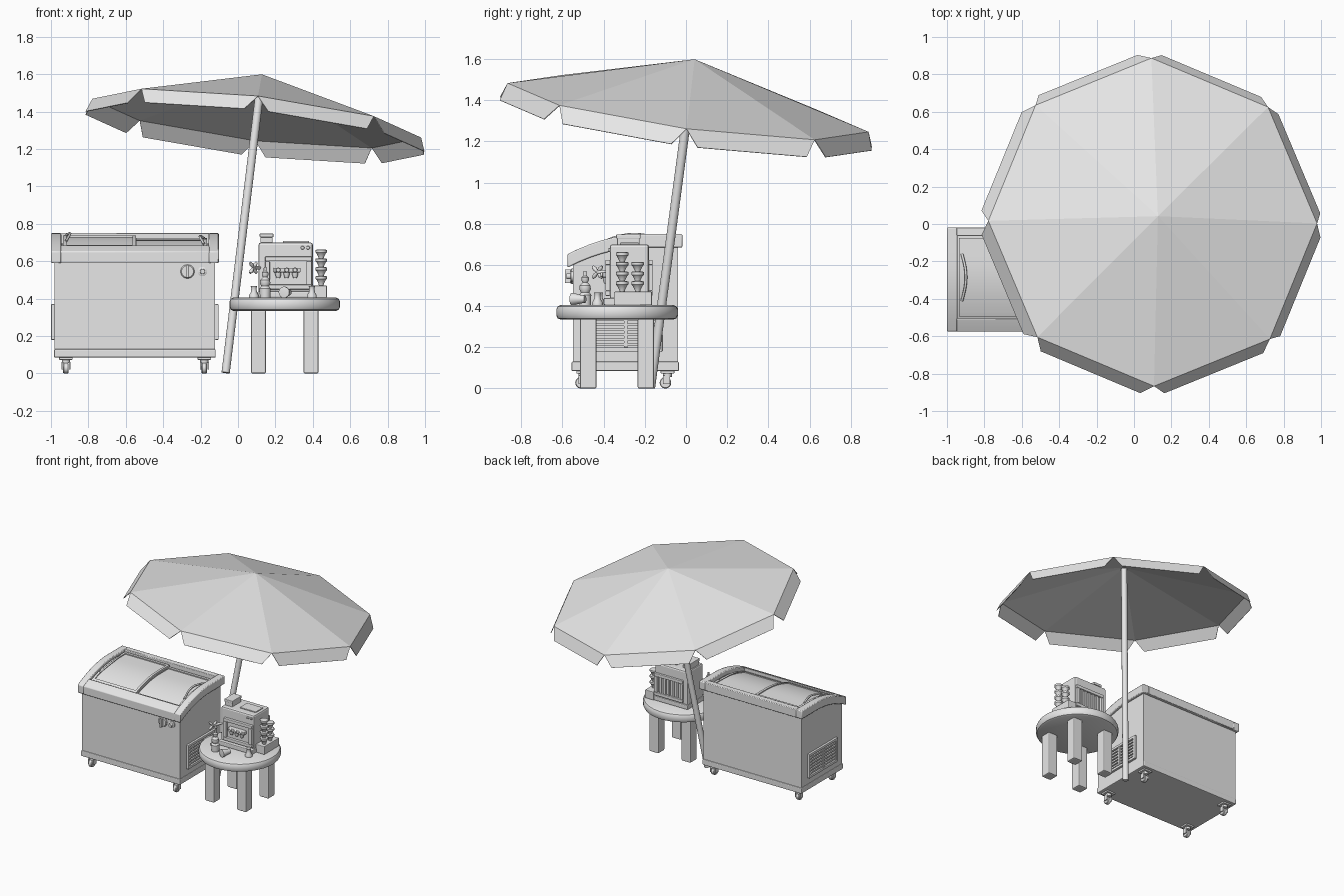
import bpy, bmesh
from math import pi, cos, sin
from mathutils import Vector, Matrix

if "Cube" in bpy.data.objects:
    bpy.data.objects.remove(bpy.data.objects["Cube"])

GREY = bpy.data.materials.new("plain_grey")
GREY.use_nodes = True
GREY.diffuse_color = (0.8, 0.8, 0.8, 1)
GREY.node_tree.nodes["Principled BSDF"].inputs["Base Color"].default_value = (0.8, 0.8, 0.8, 1)


def finish(name, bm, bevel=0, smooth=True):
    bmesh.ops.recalc_face_normals(bm, faces=bm.faces)
    mesh = bpy.data.meshes.new(name)
    bm.to_mesh(mesh)
    bm.free()
    mesh.materials.append(GREY)
    ob = bpy.data.objects.new(name, mesh)
    bpy.context.collection.objects.link(ob)
    if smooth:
        bpy.ops.object.select_all(action='DESELECT')
        ob.select_set(True)
        bpy.context.view_layer.objects.active = ob
        bpy.ops.object.shade_smooth_by_angle(angle=0.6)
    if bevel:
        mod = ob.modifiers.new("rounded", 'BEVEL')
        mod.width = bevel
        mod.segments = 2
    return ob


def box(name, x, y, z, bevel=0):
    """Box from (low, high) pairs."""
    bm = bmesh.new()
    bmesh.ops.create_cube(bm, size=1)
    for v in bm.verts:
        for i, (lo, hi) in enumerate((x, y, z)):
            v.co[i] = lo if v.co[i] < 0 else hi
    return finish(name, bm, bevel, False)


def extrude_x(name, outline, x, bevel=0):
    """Outline of (y, z) points pulled along x."""
    bm = bmesh.new()
    face = bm.faces.new([bm.verts.new((x[0], py, pz)) for py, pz in outline])
    out = bmesh.ops.extrude_face_region(bm, geom=[face])
    verts = [g for g in out["geom"] if isinstance(g, bmesh.types.BMVert)]
    bmesh.ops.translate(bm, verts=verts, vec=(x[1] - x[0], 0, 0))
    return finish(name, bm, bevel)


def lathe(name, profile, base, axis=(0, 0, 1), sides=24):
    """Closed turned part from (radius, height) points along an axis."""
    bm = bmesh.new()
    rings = [[bm.verts.new((r * cos(2 * pi * k / sides), r * sin(2 * pi * k / sides), h))
              for k in range(sides)] for r, h in profile]
    for a, b in zip(rings, rings[1:]):
        for k in range(sides):
            j = (k + 1) % sides
            bm.faces.new((a[k], a[j], b[j], b[k]))
    bm.faces.new(rings[0])
    bm.faces.new(rings[-1])
    turn = Vector((0, 0, 1)).rotation_difference(Vector(axis)).to_matrix().to_4x4()
    bm.transform(Matrix.Translation(base) @ turn)
    return finish(name, bm)


def rod(name, a, b, r, sides=16):
    d = Vector(b) - Vector(a)
    return lathe(name, [(r, 0), (r, d.length)], a, d.normalized(), sides)


# Parasol: tilted eight-sided canopy with notched hanging flaps
axis = Vector((0.119, 0.136, 1)).normalized()
centre = Vector((0.1, 0.01, 1.365))
bm = bmesh.new()
apex = bm.verts.new((0, 0, 0.238))
rim = [bm.verts.new((0.885 * cos(k * pi / 4), 0.885 * sin(k * pi / 4), 0)) for k in range(8)]
for k in range(8):
    a, b = rim[k], rim[(k + 1) % 8]
    bm.faces.new((apex, a, b))
    along = (b.co - a.co).normalized() * 0.05
    drop = (a.co + b.co).normalized() * 0.05 - Vector((0, 0, 0.08))
    low_a, low_b = bm.verts.new(a.co + along + drop), bm.verts.new(b.co - along + drop)
    bm.faces.new((a, low_a, low_b, b))
bm.transform(Matrix.Translation(centre)
             @ Vector((0, 0, 1)).rotation_difference(axis).to_matrix().to_4x4())
canopy = finish("parasol_canopy", bm, smooth=False)
canopy.modifiers.new("cloth", 'SOLIDIFY').thickness = 0.004
rod("parasol_pole", (-0.066, -0.172, 0.004), centre + axis * 0.225, 0.022)


# Freezer: cabinet under a curved, sloping top
def top_z(y):
    return 0.75 - 0.095 * max(0, (-0.2 - y) / 0.37) ** 2


def curved_slab(name, x, y, upper, lower, bevel=0):
    ys = [y[0] + (y[1] - y[0]) * i / 10 for i in range(11)]
    outline = [(p, top_z(p) - upper) for p in ys] + [(p, top_z(p) - lower) for p in reversed(ys)]
    return extrude_x(name, outline, x, bevel)


BX = (-0.98, -0.123)
ys = [-0.04 - 0.51 * i / 10 for i in range(11)]
extrude_x("freezer_body", [(-0.55, 0.13), (-0.04, 0.13)] + [(p, top_z(p) - 0.055) for p in ys], BX)
box("freezer_plinth", (-0.984, -0.119), (-0.556, -0.034), (0.085, 0.13), 0.006)
for side, x in (("right", (-1, -0.945)), ("left", (-0.157, -0.102))):
    curved_slab("lid_rail_" + side, x, (-0.575, -0.018), 0, 0.065, 0.006)
curved_slab("lid_rail_front", (-0.95, -0.152), (-0.575, -0.505), 0, 0.065, 0.005)
curved_slab("lid_rail_back", (-0.95, -0.152), (-0.065, -0.018), 0, 0.065, 0.005)

# Sliding panes with frames and bowed handles
for side, x, depth, hx in (("right", (-0.935, -0.545), 0.012, -0.92),
                           ("left", (-0.56, -0.167), 0.027, -0.182)):
    curved_slab("sliding_pane_" + side, x, (-0.49, -0.08), depth + 0.008, depth + 0.014)
    for i, edge in enumerate(((x[0], x[0] + 0.018), (x[1] - 0.018, x[1]))):
        curved_slab(f"pane_frame_{side}_{i}", edge, (-0.49, -0.08), depth, depth + 0.016)
    for i, edge in enumerate(((-0.495, -0.475), (-0.095, -0.075))):
        curved_slab(f"pane_end_{side}_{i}", x, edge, depth, depth + 0.016)
    inward = 0.022 if side == "right" else -0.022
    pts = []
    for i in range(9):
        y, bow = -0.41 + 0.25 * i / 8, sin(pi * i / 8)
        pts.append((hx + inward * bow, y, top_z(y) - depth + 0.014 * bow))
    curve = bpy.data.curves.new("handle", 'CURVE')
    curve.dimensions = '3D'
    curve.bevel_depth = 0.007
    curve.bevel_resolution = 2
    curve.use_fill_caps = True
    curve.materials.append(GREY)
    line = curve.splines.new('POLY')
    line.points.add(len(pts) - 1)
    for p, co in zip(line.points, pts):
        p.co = (*co, 1)
    bpy.context.collection.objects.link(bpy.data.objects.new("pane_handle_" + side, curve))

# Louvred vents on both ends of the cabinet
for side, x in (("right", (-0.999, -0.98)), ("left", (-0.123, -0.104))):
    for i, (y, z) in enumerate((((-0.47, -0.115), (0.18, 0.2)), ((-0.47, -0.115), (0.35, 0.37)),
                                ((-0.47, -0.45), (0.18, 0.37)), ((-0.135, -0.115), (0.18, 0.37)),
                                ((-0.302, -0.283), (0.2, 0.35)))):
        box(f"vent_frame_{side}_{i}", x, y, z, 0.003)
    for i in range(6):
        z = 0.207 + i * 0.024
        box(f"vent_slat_{side}_{i}", (x[0] + 0.004, x[1] - 0.004), (-0.45, -0.135), (z, z + 0.013))

# Control knobs
lathe("thermostat_dial", [(0.037, 0), (0.037, 0.008), (0.032, 0.014)], (-0.27, -0.548, 0.545), (0, -1, 0))
box("dial_grip", (-0.278, -0.262), (-0.588, -0.555), (0.512, 0.578), 0.004)
lathe("small_knob_ring", [(0.025, 0), (0.025, 0.01), (0.02, 0.013)], (-0.19, -0.548, 0.545), (0, -1, 0))
lathe("small_knob", [(0.015, 0), (0.013, 0.028)], (-0.19, -0.552, 0.545), (0, -1, 0))

# Casters
for i, (x, y) in enumerate((x, y) for x in (-0.92, -0.18) for y in (-0.5, -0.09)):
    box(f"caster_plate_{i}", (x - 0.036, x + 0.036), (y - 0.033, y + 0.033), (0.073, 0.087), 0.003)
    lathe(f"caster_swivel_{i}", [(0.022, 0), (0.022, 0.02)], (x, y, 0.055))
    for s in (-1, 1):
        cx = x + s * 0.02
        box(f"caster_fork_{i}_{s}", (cx - 0.004, cx + 0.004), (y - 0.022, y + 0.012), (0.022, 0.062))
    lathe(f"caster_wheel_{i}", [(0.024, 0), (0.028, 0.005), (0.028, 0.025), (0.024, 0.03)],
          (x - 0.015, y - 0.01, 0.028), (1, 0, 0))

# Round table
TX, TY = 0.25, -0.335
lathe("table_top", [(0.275, 0), (0.288, 0.006), (0.295, 0.02), (0.295, 0.05), (0.288, 0.064),
                    (0.275, 0.07)], (TX, TY, 0.335), sides=48)
for i, (sx, sy) in enumerate((a, b) for a in (-1, 1) for b in (-1, 1)):
    x, y = TX + sx * 0.14, TY + sy * 0.14
    box(f"table_leg_{i}", (x - 0.04, x + 0.04), (y - 0.04, y + 0.04), (0, 0.34), 0.008)

# Drink machine: housing, front and back openings, hopper
box("machine_housing", (0.11, 0.4), (-0.37, -0.18), (0.43, 0.7), 0.012)
box("machine_base", (0.105, 0.405), (-0.4, -0.17), (0.405, 0.44), 0.006)
box("machine_hopper", (0.12, 0.185), (-0.335, -0.225), (0.695, 0.745), 0.005)
box("hopper_lid", (0.116, 0.189), (-0.339, -0.221), (0.728, 0.748), 0.004)
box("top_grille", (0.24, 0.38), (-0.32, -0.23), (0.7, 0.708), 0.002)
for face, y in (("front", (-0.392, -0.368)), ("back", (-0.182, -0.162))):
    for i, (x, z) in enumerate((((0.145, 0.395), (0.6, 0.625)), ((0.145, 0.395), (0.45, 0.475)),
                                ((0.145, 0.17), (0.475, 0.6)), ((0.365, 0.395), (0.475, 0.6)))):
        box(f"machine_{face}_frame_{i}", x, y, z, 0.004)
for i in range(5):
    x = 0.19 + i * 0.036
    box(f"back_slot_bar_{i}", (x, x + 0.016), (-0.182, -0.17), (0.475, 0.6))
box("nozzle_bar", (0.19, 0.335), (-0.405, -0.365), (0.54, 0.565), 0.005)
for i in range(3):
    x = 0.215 + i * 0.045
    lathe(f"nozzle_{i}", [(0.016, 0), (0.016, 0.03), (0.01, 0.05)], (x, -0.388, 0.56), (0, 0, -1), 16)
    lathe(f"nozzle_cap_{i}", [(0.013, 0), (0.01, 0.012)], (x, -0.404, 0.553), (0, -1, 0), 16)
for i, x in enumerate((0.345, 0.375)):
    lathe(f"machine_button_{i}", [(0.01, 0), (0.008, 0.008)], (x, -0.37, 0.672), (0, -1, 0), 16)

# Tap with crossed handle beside the housing
rod("tap_stem", (0.115, -0.36, 0.565), (0.085, -0.43, 0.565), 0.01)
for i in range(4):
    a = pi / 4 + i * pi / 2
    d = Vector((0.6 * cos(a), 0.8 * cos(a), sin(a))) * 0.04
    lathe(f"tap_wing_{i}", [(0.005, 0), (0.011, 0.024), (0.006, 0.04)],
          (0.082, -0.43, 0.565), d.normalized(), 12)

# Cone holder with stacked cones
box("cone_holder", (0.4, 0.475), (-0.35, -0.165), (0.405, 0.47), 0.005)
cone = [(0.012, 0), (0.014, 0.014), (0.024, 0.034), (0.03, 0.04), (0.03, 0.054), (0.024, 0.056)]
for n, (y, count) in enumerate(((-0.31, 4), (-0.235, 3))):
    for k in range(count):
        lathe(f"cone_{n}_{k}", cone, (0.445, y, 0.465 + k * 0.047), sides=20)

# Bottle, lying cup and small tumblers on the table
lathe("syrup_bottle", [(0.028, 0), (0.03, 0.05), (0.02, 0.062), (0.028, 0.078), (0.026, 0.095),
                       (0.012, 0.11), (0.018, 0.12), (0.018, 0.135), (0.008, 0.142), (0.007, 0.165)],
      (0.145, -0.49, 0.405))
lathe("lying_cup", [(0.018, 0), (0.022, 0.03), (0.03, 0.06), (0.03, 0.07), (0.024, 0.071)],
      (0.27, -0.49, 0.434), (-0.35, -0.93, 0))
for i, (x, y) in enumerate(((0.085, -0.42), (0.395, -0.43))):
    lathe(f"tumbler_{i}", [(0.026, 0), (0.026, 0.012), (0.016, 0.03), (0.014, 0.052), (0.018, 0.062)],
          (x, y, 0.405), sides=20)
